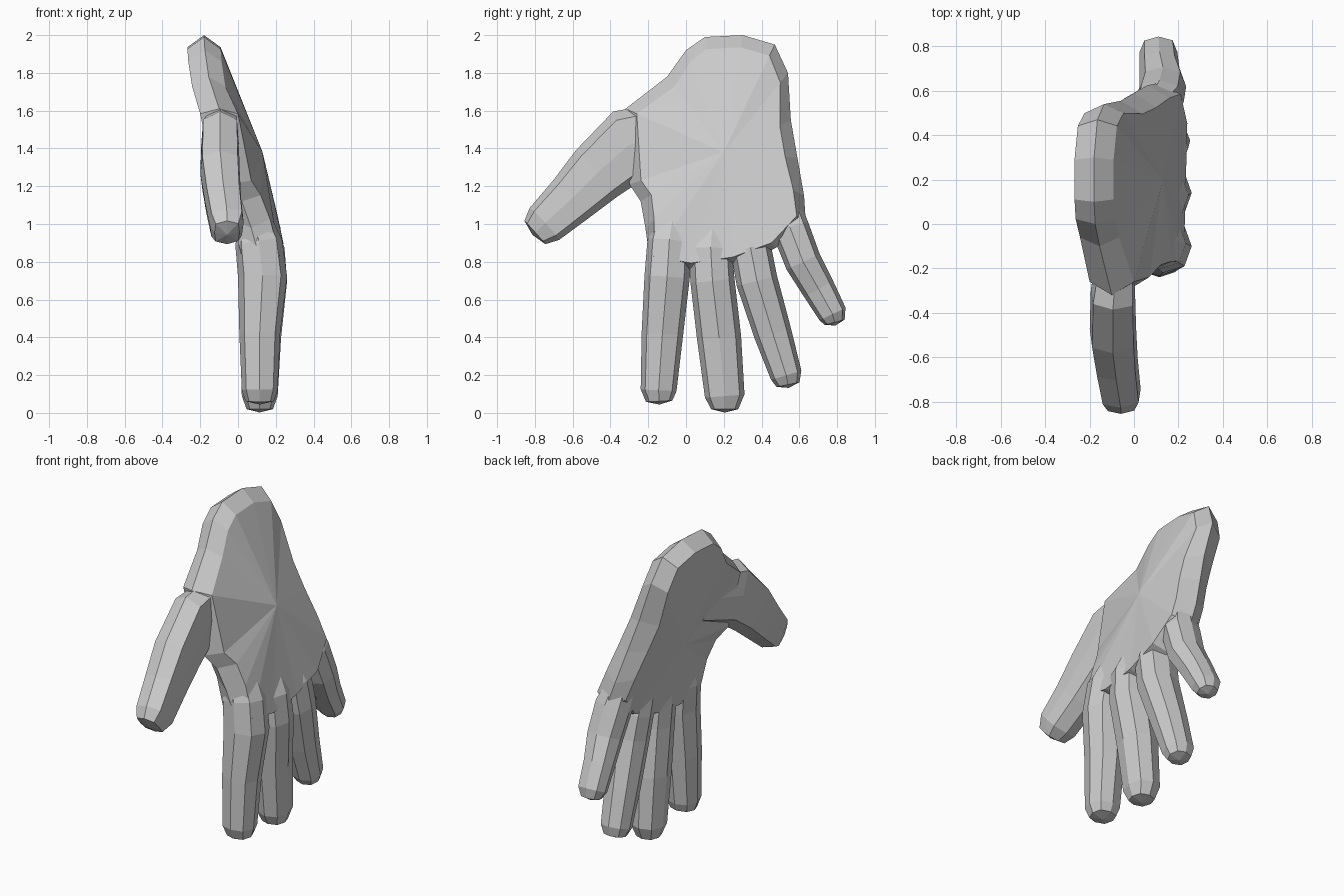
import bpy, bmesh, math
from mathutils import Vector


def finish(name, bm):
    bmesh.ops.recalc_face_normals(bm, faces=bm.faces)
    me = bpy.data.meshes.new(name)
    bm.to_mesh(me)
    bm.free()
    ob = bpy.data.objects.new(name, me)
    bpy.context.collection.objects.link(ob)
    return ob


def bridge(bm, a, b):
    n = len(a)
    for i in range(n):
        bm.faces.new((a[i], a[(i + 1) % n], b[(i + 1) % n], b[i]))


def fan(bm, ring, point):
    hub = bm.verts.new(point)
    for i in range(len(ring)):
        bm.faces.new((ring[i], ring[(i + 1) % len(ring)], hub))


def finger(name, stations, ridge=1.0, corner=.75):
    """Eight-sided loft from base to tip; station = x, y, z, half width, half depth."""
    section = [(ridge, 0), (corner, .75), (0, 1), (-corner, .75),
               (-ridge, 0), (-corner, -.75), (0, -1), (corner, -.75)]
    bm = bmesh.new()
    pts = [Vector(s[:3]) for s in stations]
    rings = []
    for i, (x, y, z, w, d) in enumerate(stations):
        t = (pts[min(i + 1, len(pts) - 1)] - pts[max(i - 1, 0)]).normalized()
        side = t.cross(Vector((1, 0, 0))).normalized()
        deep = side.cross(t).normalized()
        rings.append([bm.verts.new(pts[i] + deep * d * a + side * w * b)
                      for a, b in section])
    for a, b in zip(rings, rings[1:]):
        bridge(bm, a, b)
    bm.faces.new(rings[0])
    fan(bm, rings[-1], pts[-1] + t * .018)      # blunt faceted tip
    return finish(name, bm)


# Palm: outline ring (x, y, z) from the wrist, round the little-finger side,
# the knuckle webs, the thumb web and the thumb root
outline = [(-.18, .10, 1.99), (-.18, .30, 2.0), (-.165, .47, 1.95), (-.135, .54, 1.80),
           (-.06, .555, 1.55), (0, .59, 1.35), (.06, .625, 1.15), (.11, .635, 1.0),
           (.14, .47, .87), (.135, .25, .79), (.13, .015, .76), (.12, -.19, .80),
           (.07, -.215, .98), (.02, -.24, 1.12), (-.03, -.30, 1.21),
           (-.10, -.32, 1.61), (-.155, -.10, 1.78), (-.175, 0, 1.92)]
HUB = Vector((.03, .2, 1.38))
hubs = {1: (.13, .2, 1.38), -1: (-.09, .15, 1.25)}

bm = bmesh.new()
mid = [bm.verts.new(p) for p in outline]
for s, hub in hubs.items():
    ring = []
    for p in outline:
        p = Vector(p)
        inward = HUB - p
        inward.x = 0
        q = p + inward.normalized() * (.065 if p.z > .9 else .035)
        q.x += s * (.088 if p.z > 1.7 else .1)
        ring.append(bm.verts.new(q))
    bridge(bm, mid, ring)
    fan(bm, ring, hub)
finish("palm", bm)

# Fingers
finger("index_finger", [
    (.07, -.06, 1.10, .09, .07), (.11, -.09, .90, .115, .125), (.13, -.10, .72, .12, .13),
    (.115, -.125, .42, .11, .108), (.115, -.145, .12, .095, .095), (.115, -.142, .062, .07, .075)])
finger("middle_finger", [
    (.08, .15, 1.08, .09, .07), (.125, .13, .86, .115, .122), (.135, .14, .70, .117, .125),
    (.12, .175, .40, .117, .108), (.115, .205, .09, .105, .095), (.115, .205, .02, .072, .07)])
finger("ring_finger", [
    (.08, .28, 1.08, .09, .07), (.125, .345, .86, .108, .12), (.135, .375, .70, .11, .118),
    (.12, .46, .42, .10, .10), (.115, .53, .20, .084, .09), (.115, .54, .15, .062, .067)])
finger("little_finger", [
    (.07, .47, 1.18, .10, .07), (.115, .555, .97, .10, .11), (.13, .62, .80, .097, .105),
    (.115, .70, .66, .088, .09), (.11, .775, .525, .077, .085), (.11, .787, .48, .055, .06)])

# Thumb: flatter section, blending into the palm
finger("thumb", [
    (-.07, -.02, 1.49, .17, .075), (-.095, -.30, 1.42, .195, .105), (-.095, -.47, 1.27, .165, .11),
    (-.08, -.61, 1.13, .137, .102), (-.06, -.75, 1.0, .115, .095),
    (-.058, -.80, .955, .083, .07)], ridge=.95, corner=.85)
